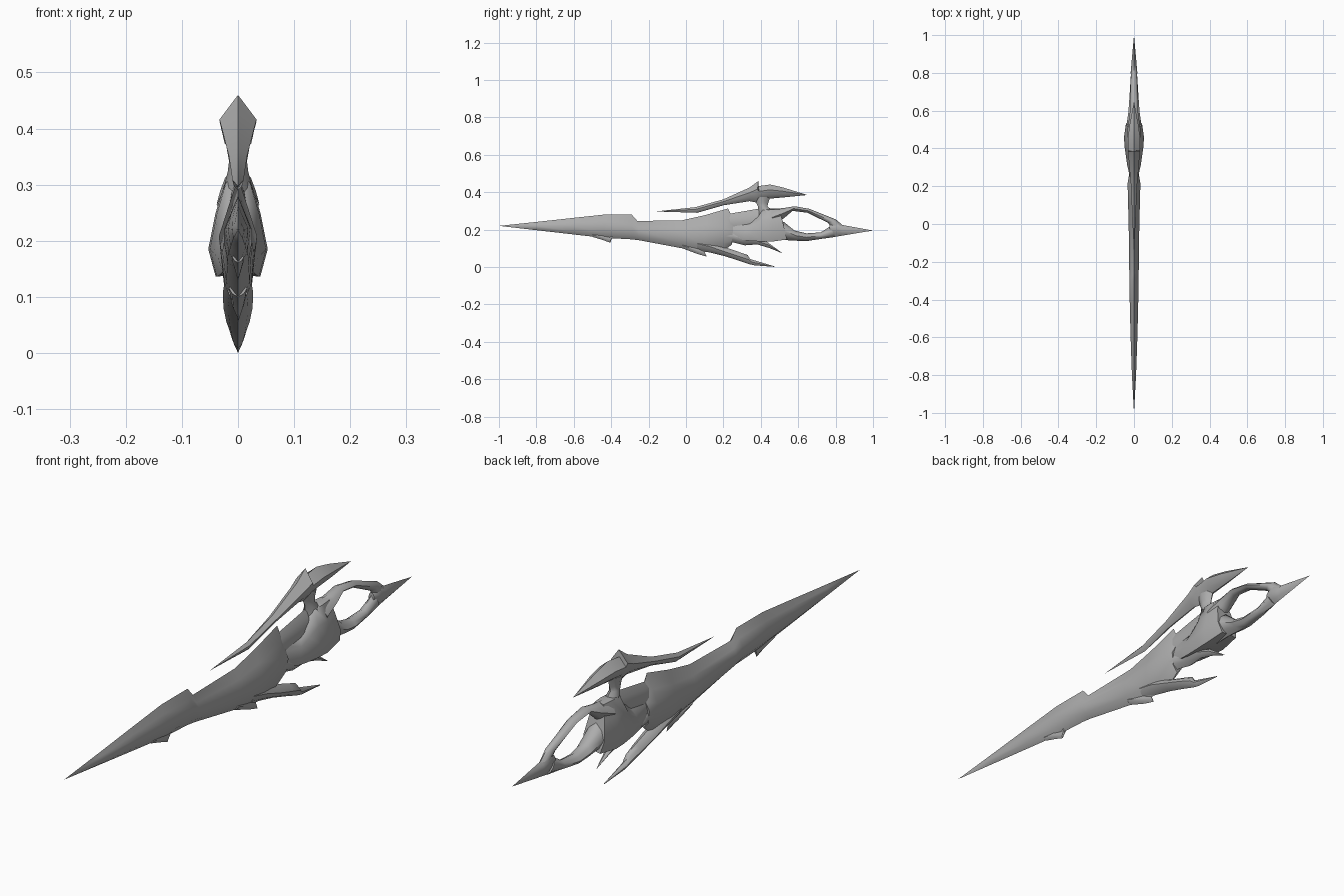
import bpy, bmesh, math

cube = bpy.data.objects.get("Cube")
if cube:
    bpy.data.objects.remove(cube, do_unlink=True)

# One grey metal for the whole weapon
metal = bpy.data.materials.new("grey metal")
metal.use_nodes = True
GREY = (0.42, 0.42, 0.42, 1)
metal.diffuse_color = GREY
metal.node_tree.nodes["Principled BSDF"].inputs["Base Color"].default_value = GREY

# Half cross-sections: (fraction from upper to lower edge, share of half width)
KEEL = [(0, 0), (.25, .55), (.46, 1), (.82, .75), (1, 0)]
LENS = [(0, 0), (.2, .65), (.5, 1), (.8, .65), (1, 0)]
HOOD = [(0, 0), (.38, 1), (.75, .72), (1, 0)]
CHEEK = [(0, 0), (0.03, .42), (.35, .75), (.72, 1), (1, .75), (.97, 0)]


def loft(name, stations, section, angle=42):
    """Skin mirrored sections; a station is (upper y, z, lower y, z, half width)."""
    bm = bmesh.new()
    loops = []
    for y1, z1, y2, z2, w in stations:
        half = [(w * s, y1 + (y2 - y1) * t, z1 + (z2 - z1) * t) for t, s in section]
        ring = half + [(-x, y, z) for x, y, z in half[-2:0:-1]]
        loops.append([bm.verts.new(p) for p in ring])
    n = len(loops[0])
    for a, b in zip(loops, loops[1:]):
        for i in range(n):
            j = (i + 1) % n
            bm.faces.new((a[i], a[j], b[j], b[i]))
    bm.faces.new(loops[0])
    bm.faces.new(loops[-1][::-1])
    bmesh.ops.remove_doubles(bm, verts=bm.verts, dist=0.0002)
    bmesh.ops.dissolve_degenerate(bm, edges=bm.edges, dist=0.0001)
    bmesh.ops.recalc_face_normals(bm, faces=bm.faces)
    mesh = bpy.data.meshes.new(name)
    bm.to_mesh(mesh)
    bm.free()
    mesh.materials.append(metal)
    obj = bpy.data.objects.new(name, mesh)
    bpy.context.collection.objects.link(obj)
    bpy.ops.object.select_all(action='DESELECT')
    obj.select_set(True)
    bpy.context.view_layer.objects.active = obj
    bpy.ops.object.shade_smooth_by_angle(angle=math.radians(angle))
    return obj


# Long blade-like barrel with a stepped top ridge
loft("barrel", [
    (-1, .22, -1, .22, 0),
    (-.8, .241, -.8, .197, .011),
    (-.6, .263, -.6, .174, .018),
    (-.44, .28, -.44, .156, .022),
    (-.29, .28, -.29, .148, .025),
    (-.26, .246, -.25, .143, .025),
    (-.02, .25, -.02, .10, .028),
    (.1, .277, .1, .08, .031),
    (.225, .313, .2, .085, .034),
    (.255, .25, .245, .12, .028)], KEEL)

# Small teeth under the barrel
loft("front_tooth", [
    (-.50, .18, -.50, .161, .010),
    (-.45, .18, -.45, .146, .010),
    (-.41, .17, -.405, .130, .004),
    (-.39, .17, -.395, .156, .008)], LENS)
loft("rear_tooth", [
    (-.02, .13, -.02, .10, .016),
    (.06, .11, .06, .07, .012),
    (.09, .10, .112, .055, .002)], LENS)

# Lower hooks sweeping backwards
loft("lower_fin", [
    (.06, .16, .06, .09, .024),
    (.13, .14, .13, .077, .027),
    (.22, .102, .2, .06, .026),
    (.29, .078, .28, .035, .021),
    (.33, .064, .34, .015, .015),
    (.342, .043, .365, .009, .011),
    (.472, .004, .472, .001, .001)], LENS)
loft("middle_fin", [
    (.19, .22, .19, .11, .030),
    (.25, .20, .25, .132, .027),
    (.315, .18, .315, .116, .024),
    (.37, .16, .38, .121, .020),
    (.43, .137, .45, .10, .013),
    (.513, .076, .513, .074, .001)], LENS)

# Thin spine joining barrel and receiver
loft("spine", [
    (.19, .275, .19, .18, .014),
    (.25, .288, .25, .18, .018),
    (.39, .312, .39, .18, .018)], LENS)

# Swollen receiver
loft("receiver", [
    (.25, .235, .24, .17, .020),
    (.34, .235, .30, .145, .036),
    (.385, .27, .34, .14, .042),
    (.41, .31, .41, .136, .050),
    (.46, .312, .46, .136, .053),
    (.50, .312, .54, .147, .043)], CHEEK, 55)

# Open ring of the stock
loft("upper_stock_arm", [
    (.45, .31, .47, .22, .038),
    (.52, .315, .525, .262, .032),
    (.58, .325, .57, .30, .023),
    (.66, .311, .65, .29, .020),
    (.80, .255, .76, .236, .017),
    (.84, .222, .775, .212, .014)], LENS, 55)
loft("lower_stock_arm", [
    (.47, .26, .47, .142, .045),
    (.525, .24, .53, .144, .039),
    (.58, .195, .60, .14, .030),
    (.645, .18, .64, .138, .026),
    (.72, .185, .72, .15, .021),
    (.77, .217, .80, .161, .017)], LENS, 55)
loft("stock_spike", [
    (.768, .228, .765, .19, .012),
    (.80, .253, .80, .162, .018),
    (.835, .225, .83, .167, .015),
    (1, .195, 1, .195, 0)], LENS)

# Neck carrying the sight
loft("sight_neck", [
    (.365, .375, .45, .375, .022),
    (.375, .342, .44, .342, .016),
    (.385, .325, .435, .325, .018),
    (.385, .30, .465, .30, .024),
    (.395, .25, .475, .25, .034)], LENS, 60)

# Pointed sight with a crest
loft("sight", [
    (-.165, .297, -.165, .297, 0),
    (.05, .32, .06, .29, .010),
    (.2, .362, .2, .33, .016),
    (.34, .425, .34, .352, .028),
    (.387, .46, .375, .345, .033),
    (.383, .432, .40, .36, .031),
    (.45, .441, .45, .366, .033),
    (.52, .425, .52, .372, .024),
    (.65, .385, .65, .385, 0)], HOOD)
